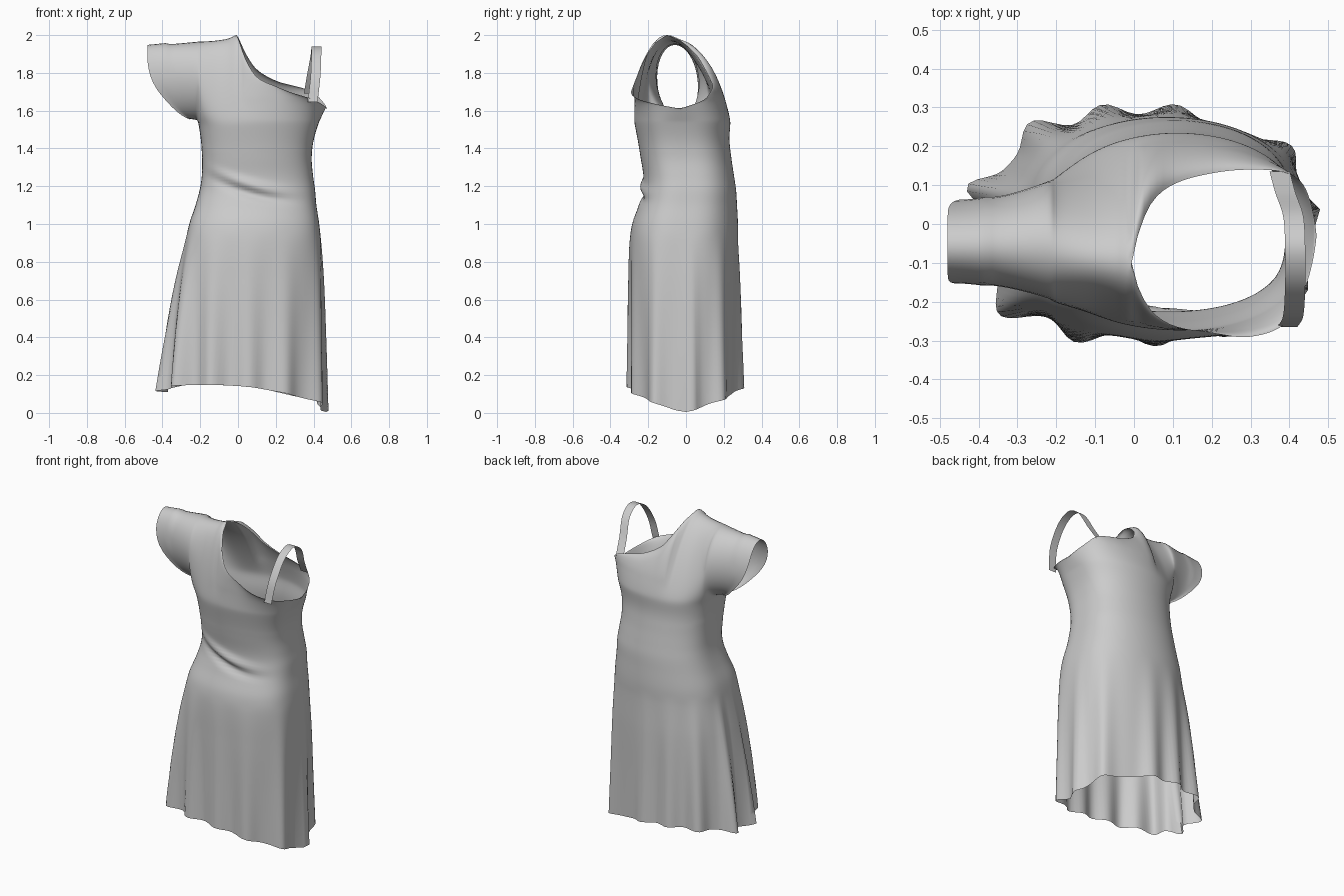
import bpy, bmesh
from math import sin, cos, pi, radians, exp, atan2, degrees
from mathutils import Vector

if "Cube" in bpy.data.objects:
    bpy.data.objects.remove(bpy.data.objects["Cube"])

N, K, M = 60, 23, 36      # columns per half, column where the neckline starts, arch steps
ZB = 1.54                 # armpit height


def curve(table, u):
    """Smooth (Hermite) interpolation of rows (key, values...)."""
    u = min(max(u, table[0][0]), table[-1][0])
    i = 0
    while i < len(table) - 2 and u > table[i + 1][0]:
        i += 1
    a, b = table[i], table[i + 1]
    p, q = table[max(i - 1, 0)], table[min(i + 2, len(table) - 1)]
    h = b[0] - a[0]
    s = (u - a[0]) / h
    out = []
    for k in range(1, len(a)):
        m0 = (b[k] - p[k]) / (b[0] - p[0]) * h
        m1 = (q[k] - a[k]) / (q[0] - a[0]) * h
        out.append(a[k] * (2*s**3 - 3*s*s + 1) + m0 * (s**3 - 2*s*s + s)
                   + b[k] * (3*s*s - 2*s**3) + m1 * (s**3 - s*s))
    return out


# height: left x, right x, front y, back y
BODY = [(0, -.418, .46, -.295, .295), (.4, -.37, .455, -.298, .287),
        (.7, -.322, .45, -.30, .282), (.9, -.28, .44, -.298, .275),
        (1.0, -.258, .43, -.285, .275), (1.1, -.225, .415, -.25, .27),
        (1.18, -.203, .408, -.228, .265), (1.25, -.192, .398, -.225, .255),
        (1.35, -.19, .39, -.24, .24), (1.45, -.198, .402, -.257, .23),
        (1.54, -.212, .43, -.275, .237)]
# angle across the body: hem height
HEM = [(0, .11), (40, .145), (90, .14), (130, .09), (160, .05), (180, .005)]
# angle across the body: front z, front y, back z, back y of the neckline
NECK = [(69, 2.0, -.10, 2.0, -.10), (72, 1.96, -.16, 1.97, -.03),
        (78, 1.87, -.22, 1.90, .05), (88, 1.78, -.26, 1.82, .10),
        (106, 1.73, -.28, 1.76, .13), (126, 1.69, -.29, 1.73, .14),
        (147, 1.66, -.25, 1.70, .13), (162, 1.635, -.16, 1.655, .09),
        (180, 1.61, -.03, 1.61, -.03)]
# height: x of the sleeve opening
CUFF = [(1.54, -.22), (1.57, -.29), (1.63, -.36), (1.73, -.44), (1.83, -.475), (1.95, -.48)]
FOLDS = [163, 127, 103, 80, 38, 5, -32, -62, -86, -111, -137, -165]


def body_point(i, side, z):
    t = pi * i / N
    xl, xr, yf, yb = curve(BODY, z)
    x = (xl + xr) / 2 - (xr - xl) / 2 * cos(t)
    mid, half = (yf + yb) / 2, (yb - yf) / 2
    y = mid + side * half * max(sin(t), 0) ** (.6 if side < 0 else .72)
    if side < 0:          # slanted crease across the front
        d = z - (1.2 - .35 * x + .5 * x * x)
        w = sin(t) * exp(-((x - .07) / .2) ** 2)
        y += w * (.018 * exp(-((d + .02) / .022) ** 2) - .018 * exp(-((d - .03) / .025) ** 2))
    if z < .95:           # skirt folds, deeper toward the hem and on the sleeve side
        ang = degrees(atan2(y / .3, (x - .025) / .45))
        bump = sum(exp(-(((ang - f + 180) % 360 - 180) / 8) ** 2) for f in FOLDS)
        depth = .045 + .04 * max(0, -cos(radians(ang)))
        k = (.95 - z) / .95 * depth * (bump - .5)
        x += k * cos(radians(ang))
        y += k * sin(radians(ang))
    return Vector((x, y, z))


def arch(i):
    """Cloth strip from the front armpit level over the shoulder to the back."""
    f, b = body_point(i, -1, ZB), body_point(i, 1, ZB)
    cb, wb, u = (f.y + b.y) / 2, (b.y - f.y) / 2, i / K
    bulge = max(0, .16 * (1 - wb / .22))
    top, cen = 1.975 + .025 * u ** 4, -.06 - .04 * u
    pts = []
    for j in range(M + 1):
        a = pi * j / M
        s = max(sin(a), 0)
        pts.append(Vector((f.x, cb + (cen - cb) * s * s - wb * cos(a) - bulge * sin(2 * a),
                           ZB + (top - ZB) * s ** (2 - .22 * u))))
    return pts


def panel(i, side):
    """Strip from armpit level up to the neckline."""
    base = body_point(i, side, ZB)
    deg = 180 * i / N
    zf, yf, zb, yb = curve(NECK, deg)
    z, y = (zf, yf) if side < 0 else (zb, yb)
    dx = .04 * max(0, (deg - 120) / 60)
    pts = []
    for j in range(M // 2 + 1):
        a = pi * j / M
        s = sin(a) ** 1.78
        pts.append(Vector((base.x + dx * s, base.y + (y - base.y) * (1 - cos(a)),
                           ZB + (z - ZB) * s)))
    return pts


def add_grid(bm, rows):
    vs = [[bm.verts.new(p) for p in r] for r in rows]
    for r, q in zip(vs, vs[1:]):
        for j in range(len(r) - 1):
            bm.faces.new((r[j], r[j + 1], q[j + 1], q[j]))


def finish(bm, name, relax=0):
    bmesh.ops.remove_doubles(bm, verts=bm.verts, dist=.0004)
    bmesh.ops.recalc_face_normals(bm, faces=bm.faces)
    # relax the seams between body, shoulder and sleeve
    soft = [v for v in bm.verts if not v.is_boundary and v.co.z > 1.4
            and (v.co.z < 1.66 or -.38 < v.co.x < -.03)]
    for _ in range(relax):
        bmesh.ops.smooth_vert(bm, verts=soft, factor=.5,
                              use_axis_x=True, use_axis_y=True, use_axis_z=True)
    me = bpy.data.meshes.new(name)
    bm.to_mesh(me)
    bm.free()
    ob = bpy.data.objects.new(name, me)
    bpy.context.collection.objects.link(ob)
    bpy.ops.object.select_all(action='DESELECT')
    ob.select_set(True)
    bpy.context.view_layer.objects.active = ob
    bpy.ops.object.shade_smooth_by_angle(angle=radians(75))


bm = bmesh.new()
# skirt and waist, front and back halves
R = 90
for side in (-1, 1):
    rows = []
    for i in range(N + 1):
        h = curve(HEM, 180 * i / N)[0]
        rows.append([body_point(i, side, h + (ZB - h) * k / R) for k in range(R + 1)])
    add_grid(bm, rows)
# shoulder
arches = [arch(i) for i in range(K + 1)]
add_grid(bm, arches)
# chest and back panels, starting from the shoulder edge
for side in (-1, 1):
    start = arches[K][:M // 2 + 1] if side < 0 else arches[K][::-1][:M // 2 + 1]
    add_grid(bm, [start] + [panel(i, side) for i in range(K + 1, N + 1)])
# flutter sleeve with a slanted opening, narrowing quickly past the shoulder
cuff = []
for p in arches[0]:
    z = 1.55 + (p.z - ZB) * .915
    cuff.append(Vector((curve(CUFF, z)[0], -.055 + (p.y + .055) * .67, z)))
rows = []
for k in range(15):
    s = k / 14
    e = 1 - (1 - s) ** 1.7
    rows.append([Vector((p.x + (c.x - p.x) * s, p.y + (c.y - p.y) * e, p.z + (c.z - p.z) * s))
                 for p, c in zip(arches[0], cuff)])
add_grid(bm, rows)
finish(bm, "dress", 12)

# shoulder strap: flat band over the open shoulder (key: x, y, z)
STRAP = [(0, .395, -.265, 1.645), (1, .41, -.235, 1.78), (2, .415, -.155, 1.90),
         (3, .415, -.06, 1.94), (4, .41, .02, 1.89), (5, .39, .08, 1.78), (6, .375, .135, 1.69)]
bm = bmesh.new()
rows = []
for k in range(49):
    c = Vector(curve(STRAP, k / 8))
    rows.append([c + Vector((w, 0, 0)) for w in (-.026, 0, .026)])
add_grid(bm, rows)
finish(bm, "shoulder_strap")
